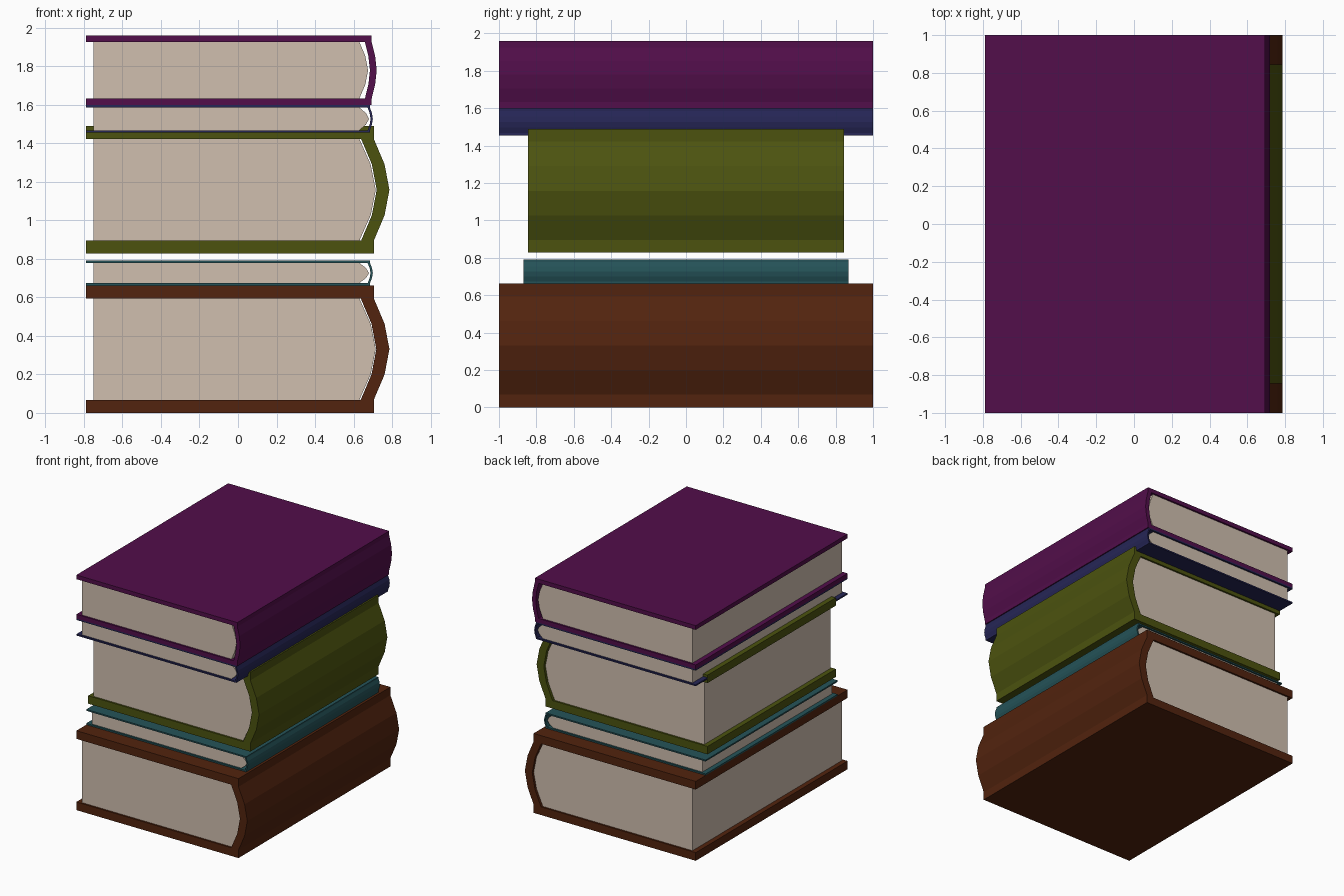
import bpy, bmesh

if "Cube" in bpy.data.objects:
    bpy.data.objects.remove(bpy.data.objects["Cube"])

def material(name, rgb):
    m = bpy.data.materials.new(name)
    m.diffuse_color = (*rgb, 1)
    m.use_nodes = True
    m.node_tree.nodes["Principled BSDF"].inputs["Base Color"].default_value = m.diffuse_color
    return m

def extrude(name, profile, half, mat):
    """Extrude an x/z outline along y, from -half to +half."""
    bm = bmesh.new()
    face = bm.faces.new([bm.verts.new((x, -half, z)) for x, z in profile])
    ext = bmesh.ops.extrude_face_region(bm, geom=[face])
    verts = [g for g in ext["geom"] if isinstance(g, bmesh.types.BMVert)]
    bmesh.ops.translate(bm, verts=verts, vec=(0, 2 * half, 0))
    bmesh.ops.recalc_face_normals(bm, faces=bm.faces)
    me = bpy.data.meshes.new(name)
    bm.to_mesh(me)
    bm.free()
    me.materials.append(mat)
    ob = bpy.data.objects.new(name, me)
    bpy.context.collection.objects.link(ob)

def bulge(edge, apex, lo, hi):
    """Faceted rounded back, listed from bottom to top."""
    return [(edge + (apex - edge) * f, lo + (hi - lo) * s)
            for s, f in ((0, 0), (.25, .69), (.5, 1), (.75, .69), (1, 0))]

paper = material("paper", (.631, .521, .429))
FORE = -.79          # open edge of the covers

def book(name, rgb, z0, z1, t, half, edge, apex, page_apex):
    lo, hi = z0 + t, z1 - t
    # Cover boards and spine as one C-shaped outline
    outer = [(FORE, z0), (edge, z0)] + bulge(edge, apex, lo, hi) + [(edge, z1), (FORE, z1)]
    inner = [(FORE, hi)] + bulge(edge - t, apex - t, lo, hi)[::-1] + [(FORE, lo)]
    extrude(name + "_cover", outer + inner, half, material(name, rgb))
    # Page block with rounded back
    pages = [(-.75, lo)] + bulge(.63, page_apex, lo, hi) + [(-.75, hi)]
    extrude(name + "_pages", pages, half - .015, paper)

# Stack from bottom to top
book("brown_book", (.084, .017, .0044), 0, .662, .068, 1, .705, .786, .715)
book("teal_book", (.018, .086, .098), .662, .79, .012, .87, .685, .70, .68)
book("green_book", (.072, .086, .0048), .828, 1.488, .066, .845, .705, .786, .715)
book("navy_book", (.019, .019, .093), 1.455, 1.597, .012, 1, .685, .70, .68)
book("purple_book", (.084, .0044, .069), 1.597, 1.96, .035, 1, .694, .72, .675)
